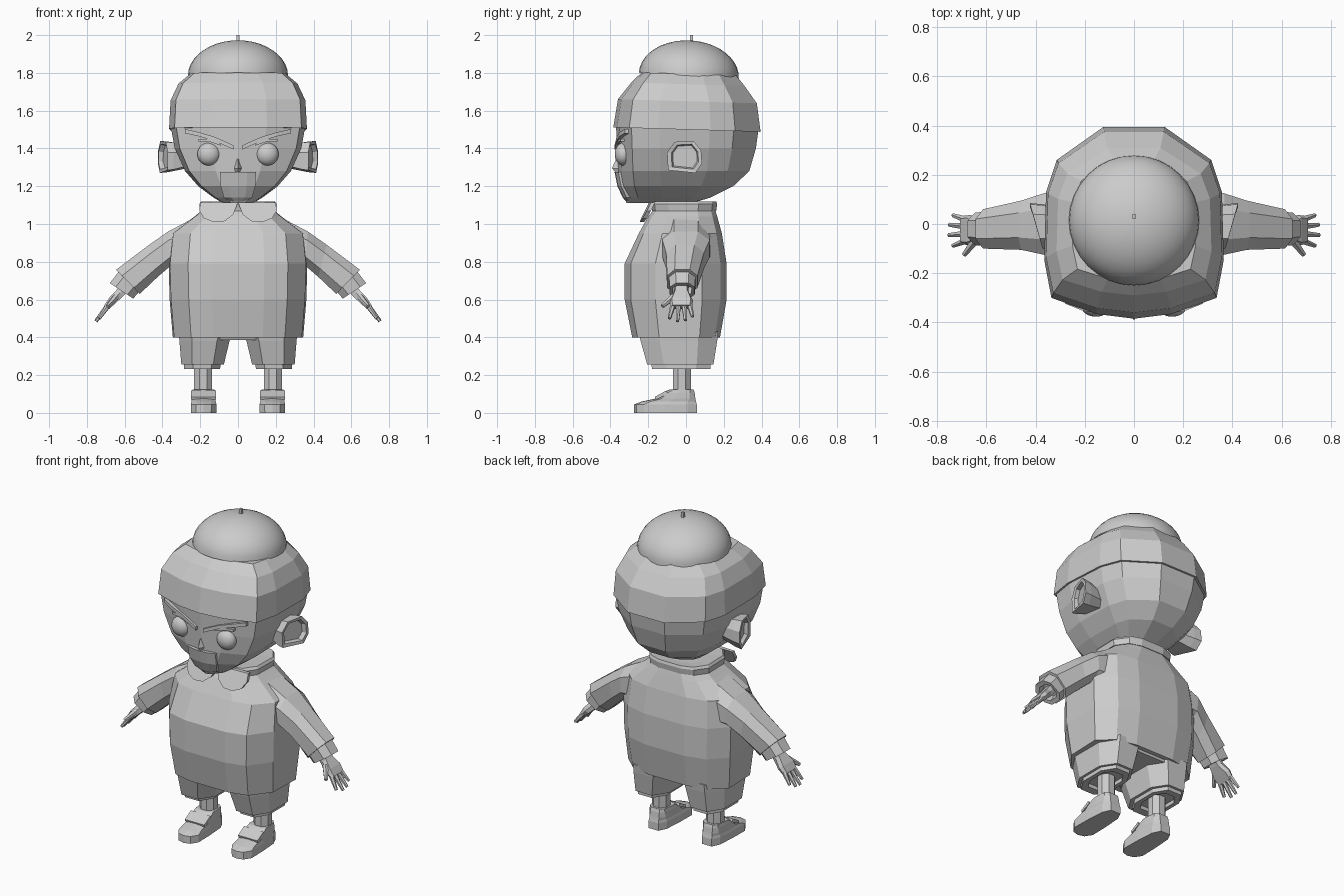
import bpy, bmesh, math
from mathutils import Vector, Matrix

if "Cube" in bpy.data.objects:
    bpy.data.objects.remove(bpy.data.objects["Cube"])

grey = bpy.data.materials.new("plain grey")
grey.diffuse_color = (0.6, 0.6, 0.6, 1)
grey.use_nodes = True
grey.node_tree.nodes["Principled BSDF"].inputs["Base Color"].default_value = grey.diffuse_color


def finish(name, bm, smooth=False):
    bmesh.ops.recalc_face_normals(bm, faces=bm.faces[:])
    mesh = bpy.data.meshes.new(name)
    bm.to_mesh(mesh)
    bm.free()
    mesh.materials.append(grey)
    for p in mesh.polygons:
        p.use_smooth = smooth
    obj = bpy.data.objects.new(name, mesh)
    bpy.context.collection.objects.link(obj)
    return obj


def loft(name, rings, cap=(True, True), side=1):
    """Skin a list of equal-length point rings."""
    bm = bmesh.new()
    vs = [[bm.verts.new((x * side, y, z)) for x, y, z in r] for r in rings]
    n = len(vs[0])
    for a, b in zip(vs, vs[1:]):
        for i in range(n):
            j = (i + 1) % n
            bm.faces.new((a[i], a[j], b[j], b[i]))
    if cap[0]:
        bm.faces.new(vs[0])
    if cap[1]:
        bm.faces.new(vs[-1])
    return finish(name, bm)


def mirrored(half):
    """Close a half outline (x >= 0, front to back) across x = 0."""
    return half + [(-x, y) for x, y in reversed(half) if x > 0]


def body_rings(outline, levels, tilt=0):
    """Levels are (z, half width, front depth, back depth)."""
    out = []
    for z, sx, yf, yb in levels:
        ring = [(x * sx, y * (yb if y > 0 else yf)) for x, y in outline]
        out.append([(x, y, z - tilt * y) for x, y in ring])
    return out


def ball(name, loc, scale, cut=False, tilt=0):
    bm = bmesh.new()
    bmesh.ops.create_uvsphere(bm, u_segments=32, v_segments=20, radius=1)
    if cut:
        low = [v for v in bm.verts if v.co.z < -0.01]
        bmesh.ops.delete(bm, geom=low, context='VERTS')
    bm.transform(Matrix.Translation(loc) @ Matrix.Rotation(tilt, 4, 'X')
                 @ Matrix.Diagonal((*scale, 1)))
    return finish(name, bm, True)


def rod(name, a, b, r0, r1, n=8, side=1):
    """Tapered prism between two points."""
    a, b = Vector(a), Vector(b)
    q = (b - a).to_track_quat('Z', 'Y')
    def ring(c, r):
        return [c + q @ Vector((r * math.cos(t), r * math.sin(t), 0))
                for t in (2 * math.pi * (i + .5) / n for i in range(n))]
    return loft(name, [ring(a, r0), ring(b, r1)], side=side)


# Head and hat
skull = mirrored([(0, -1), (.42, -.95), (.92, -.78), (1, -.38), (.98, .33), (.86, .66), (.34, 1)])
loft("head", body_rings(skull, [(1.11, .08, .315, .03), (1.14, .13, .325, .13),
     (1.2, .21, .35, .25), (1.28, .28, .36, .335), (1.4, .335, .365, .37), (1.51, .355, .37, .385)]))
loft("hat_band", body_rings(skull, [(1.5, .365, .385, .395), (1.65, .357, .36, .375),
     (1.74, .315, .29, .31), (1.795, .25, .235, .265)], .03))
ball("hat_dome", (0, .015, 1.785), (.265, .265, .187), True, -.06)
rod("hat_stem", (0, .03, 1.95), (0, .03, 2), .011, .011, 4)

# Facial features
loft("mouth_plate", [[(-w, y + .02, z), (-w * .5, y + .004, z), (0, y, z), (w * .5, y + .004, z),
     (w, y + .02, z), (w, y + .05, z), (-w, y + .05, z)]
     for z, w, y in ((1.275, .095, -.378), (1.2, .092, -.363), (1.14, .075, -.335), (1.12, .04, -.318))])
loft("nose", [[(-w, -.34, z), (0, y, z), (w, -.34, z)]
     for z, w, y in ((1.27, .022, -.37), (1.295, .03, -.392), (1.345, .012, -.37))])

# Torso
trunk = mirrored([(.38, -1), (.72, -.9), (.98, -.5), (1, .4), (.74, .85), (.38, 1)])
loft("shirt", body_rings(trunk, [(.4, .345, .285, .18), (.6, .362, .325, .215), (.79, .367, .325, .215),
     (.95, .35, .25, .19), (1.04, .23, .2, .165), (1.09, .17, .16, .15)]))
loft("collar_band", body_rings(trunk, [(1.07, .2, .18, .16), (1.105, .205, .185, .165),
     (1.12, .195, .175, .16), (1.115, .12, .12, .11)]))
rod("neck", (0, -.03, 1.04), (0, -.03, 1.15), .09, .09)
loft("shorts_seat", body_rings(trunk, [(.385, .25, .22, .15), (.45, .31, .25, .16)]))

for s in (1, -1):
    tag = "_left" if s > 0 else "_right"
    ball("eye" + tag, (s * .155, -.332, 1.37), (.06, .045, .06))

    # Eyebrow and lid strips
    for part, path, h in (("eyebrow", ((.025, -.372, 1.395), (.12, -.362, 1.438), (.21, -.346, 1.465),
                                       (.28, -.318, 1.48)), .022),
                          ("eyelid", ((.09, -.357, 1.415), (.15, -.352, 1.435), (.21, -.34, 1.437)), .014)):
        loft(part + tag, [[(x, y - .006, z), (x, y + .03, z), (x, y + .03, z + h), (x, y - .006, z + h)]
                          for x, y, z in path], side=s)

    # Ear flaring outwards with a hollow face
    ear = [(-.1, 1.38), (-.095, 1.285), (.05, 1.27), (.085, 1.32), (.08, 1.39), (.04, 1.44), (-.06, 1.435)]
    def ear_ring(k, base, flare):
        return [(base + flare * y, y * k, 1.36 + (z - 1.36) * k) for y, z in ear]
    loft("ear" + tag, [ear_ring(.75, .28, 0), ear_ring(.95, .36, .2), ear_ring(1, .4, .28),
                       ear_ring(.78, .398, .28), ear_ring(.7, .375, .25)], side=s)

    # Rounded collar flap
    flap = [(0, 1.115), (.2, 1.115), (.205, 1.07), (.18, 1.03), (.13, 1.01), (.07, 1.015), (.025, 1.05)]
    loft("collar_flap" + tag, [[(x, -.185 - (1.12 - z) * .5 + d + .25 * x * x, z) for x, z in flap]
                               for d in (-.008, .014)], side=s)

    # Sleeve and cuff: top point, bottom point, half depth, depth centre
    def arm_ring(tx, tz, bx, bz, hy, cy):
        c, u = Vector(((tx + bx) / 2, cy, (tz + bz) / 2)), Vector(((tx - bx) / 2, 0, (tz - bz) / 2))
        return [c + u * a + Vector((0, hy * b, 0)) for a, b in
                ((1, -.5), (1, .5), (.5, 1), (-.5, 1), (-1, .5), (-1, -.5), (-.5, -1), (.5, -1))]
    loft("sleeve" + tag, [arm_ring(.18, 1.06, .2, .75, .13, .0), arm_ring(.37, .96, .355, .78, .125, 0),
                          arm_ring(.47, .89, .425, .72, .1, -.005),
                          arm_ring(.645, .758, .52, .63, .08, -.02)], side=s)
    loft("cuff" + tag, [arm_ring(.63, .75, .525, .64, .07, -.02), arm_ring(.678, .687, .555, .605, .066, -.02),
                        arm_ring(.655, .675, .575, .62, .05, -.02),
                        arm_ring(.62, .71, .55, .66, .05, -.02)], side=s)

    # Hand: palm, fingers and thumb
    def palm_ring(x, z, hy, t):
        return [(x + a * t * .75, -.025 + b * hy, z + a * t * .66)
                for a, b in ((1, -.8), (1, .8), (0, 1), (-1, .8), (-1, -.8), (0, -1))]
    loft("palm" + tag, [palm_ring(.58, .69, .035, .025), palm_ring(.625, .635, .04, .024),
                        palm_ring(.665, .595, .062, .022), palm_ring(.695, .56, .058, .016)], side=s)
    for i, (y0, y1, x, z) in enumerate(((-.068, -.088, .735, .5), (-.04, -.045, .752, .485),
                                        (-.01, -.003, .75, .49), (.018, .035, .735, .51))):
        rod(f"finger_{i + 1}{tag}", (.685, y0, .572), (x, y1, z), .015, .009, 6, s)
    rod("thumb" + tag, (.645, -.065, .615), (.69, -.125, .565), .019, .011, 6, s)

    # Shorts leg with an inset hem
    def leg_ring(z, x0, x1, y0, y1):
        cx, cy, rx, ry = (x0 + x1) / 2, (y0 + y1) / 2, (x1 - x0) / 2, (y1 - y0) / 2
        return [(cx + rx * a, cy + ry * b, z) for a, b in
                ((1, -.5), (1, .5), (.5, 1), (-.5, 1), (-1, .5), (-1, -.5), (-.5, -1), (.5, -1))]
    loft("shorts_leg" + tag, [leg_ring(.43, .025, .315, -.25, .17), leg_ring(.38, .045, .31, -.24, .165),
                              leg_ring(.255, .075, .3, -.205, .145)], side=s)
    loft("shorts_hem" + tag, [leg_ring(.27, .09, .285, -.185, .13), leg_ring(.232, .095, .285, -.18, .13),
                              leg_ring(.232, .12, .26, -.13, .09), leg_ring(.26, .12, .26, -.13, .09)], side=s)
    rod("leg" + tag, (.185, -.022, .1), (.185, -.022, .28), .052, .052, 8, s)

    # Shoe: sole outline lofted up to the ankle
    sole = [(0, -1), (.6, -.93), (1, -.68), (.97, 0), (.85, .7), (.5, 1)]
    sole = mirrored(sole)
    def shoe_ring(z, w, yf, yb):
        m, h = (yf + yb) / 2, (yb - yf) / 2
        return [(.182 + x * w, m + y * h, z) for x, y in sole]
    loft("shoe" + tag, [shoe_ring(0, .067, -.275, .058), shoe_ring(.045, .068, -.275, .057),
                        shoe_ring(.06, .064, -.235, .053), shoe_ring(.075, .064, -.165, .05),
                        shoe_ring(.105, .062, -.125, .046), shoe_ring(.125, .058, -.085, .04)], side=s)
    # Strap across the instep
    loft("shoe_strap" + tag, [[(x, -.16, .07), (x, -.165, .085), (x, -.105, .118), (x, -.095, .1)]
                              for x in (.116, .248)], side=s)
